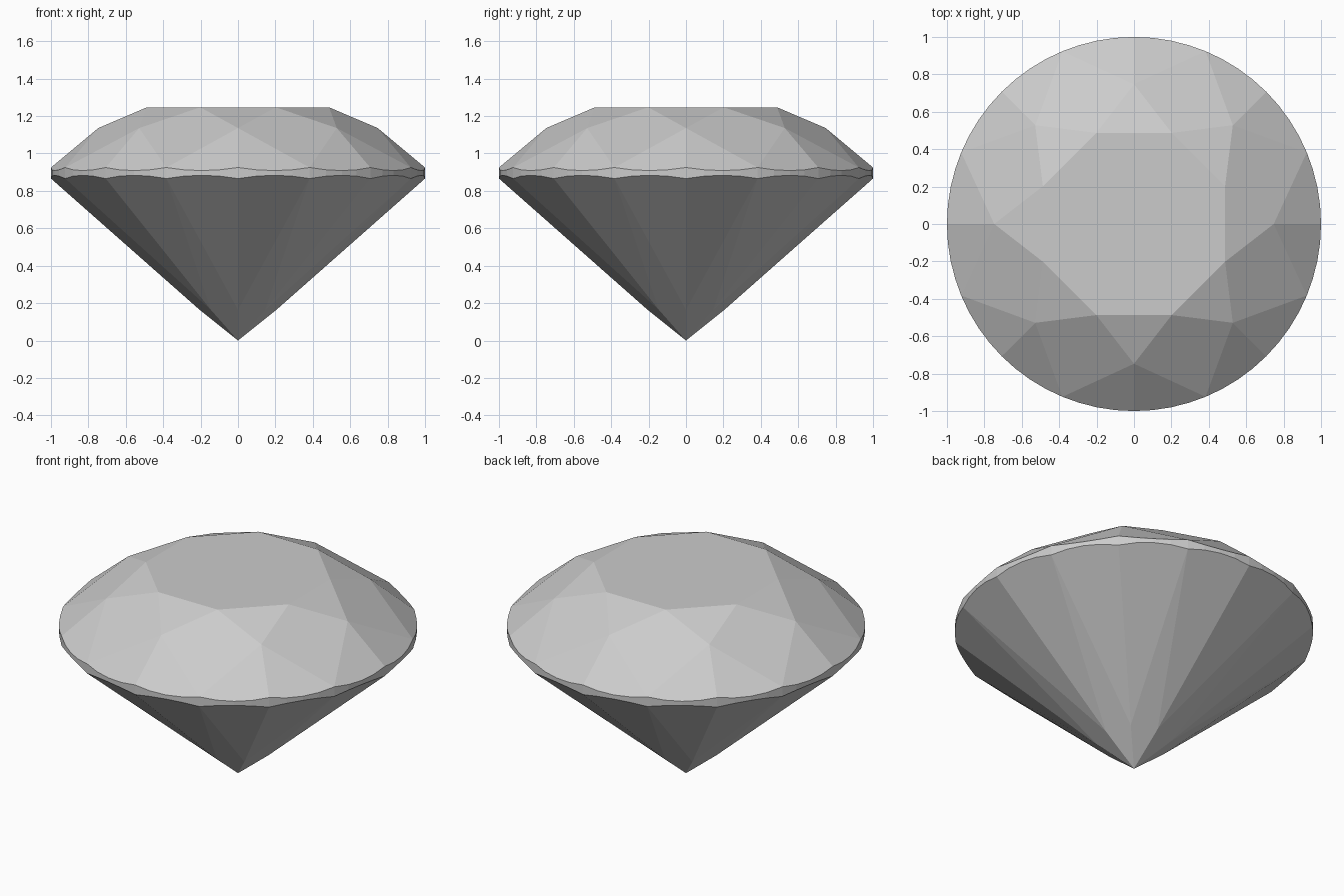
import bpy, bmesh
from math import radians, cos, sin

if "Cube" in bpy.data.objects:
    bpy.data.objects.remove(bpy.data.objects["Cube"])

STEP = radians(22.5)           # sixteen girdle scallops
SEG = 4                        # girdle segments per scallop
TABLE_R, TABLE_Z = 0.527, 1.247
GIRDLE_TOP, GIRDLE_LOW = 0.925, 0.866
STAR_R, LOWER_R = 0.747, 0.205

# heights of the side corners, chosen so the kite facets are planar
star_z = TABLE_Z - (STAR_R * cos(STEP) - TABLE_R) * (TABLE_Z - GIRDLE_TOP) / (1 - TABLE_R)
lower_z = GIRDLE_LOW * LOWER_R * cos(STEP)

bm = bmesh.new()


def ring(r, z, first):
    return [bm.verts.new((r * cos((2 * k + first) * STEP), r * sin((2 * k + first) * STEP), z))
            for k in range(8)]


def girdle_ring(zg, corner_r, corner_z):
    # scalloped edge where the flat half facets meet the round girdle
    slope = (corner_z - zg) / ((1 - corner_r) * cos(STEP / 2))
    out = []
    for i in range(16 * SEG):
        off = (i % SEG) * STEP / SEG - STEP / 2
        a = i * STEP / SEG
        out.append(bm.verts.new((cos(a), sin(a), zg - slope * (cos(off) - cos(STEP / 2)))))
    return out


table = ring(TABLE_R, TABLE_Z, 1)
star = ring(STAR_R, star_z, 0)
lower = ring(LOWER_R, lower_z, 0)
top = girdle_ring(GIRDLE_TOP, STAR_R, star_z)
low = girdle_ring(GIRDLE_LOW, LOWER_R, lower_z)
culet = bm.verts.new((0, 0, 0))
N = 16 * SEG


def arc(edge, k):
    return [edge[(k * SEG + j) % N] for j in range(SEG + 1)]


# table, star and kite facets, half facets above and below the girdle
bm.faces.new(table)
for k in range(8):
    n = (k + 1) % 8
    tip = (2 * k + 1) * SEG
    bm.faces.new((table[k - 1], star[k], table[k]))
    bm.faces.new((table[k], star[k], top[tip], star[n]))
    bm.faces.new((culet, lower[n], low[tip], lower[k]))
    for corner, edge in ((star, top), (lower, low)):
        bm.faces.new([corner[k]] + arc(edge, 2 * k))
        bm.faces.new([corner[k]] + arc(edge, 2 * k - 1))

# girdle band
for i in range(N):
    j = (i + 1) % N
    bm.faces.new((low[i], low[j], top[j], top[i]))

bmesh.ops.recalc_face_normals(bm, faces=bm.faces[:])
mesh = bpy.data.meshes.new("cut_gem")
bm.to_mesh(mesh)
bm.free()
bpy.context.collection.objects.link(bpy.data.objects.new("cut_gem", mesh))
